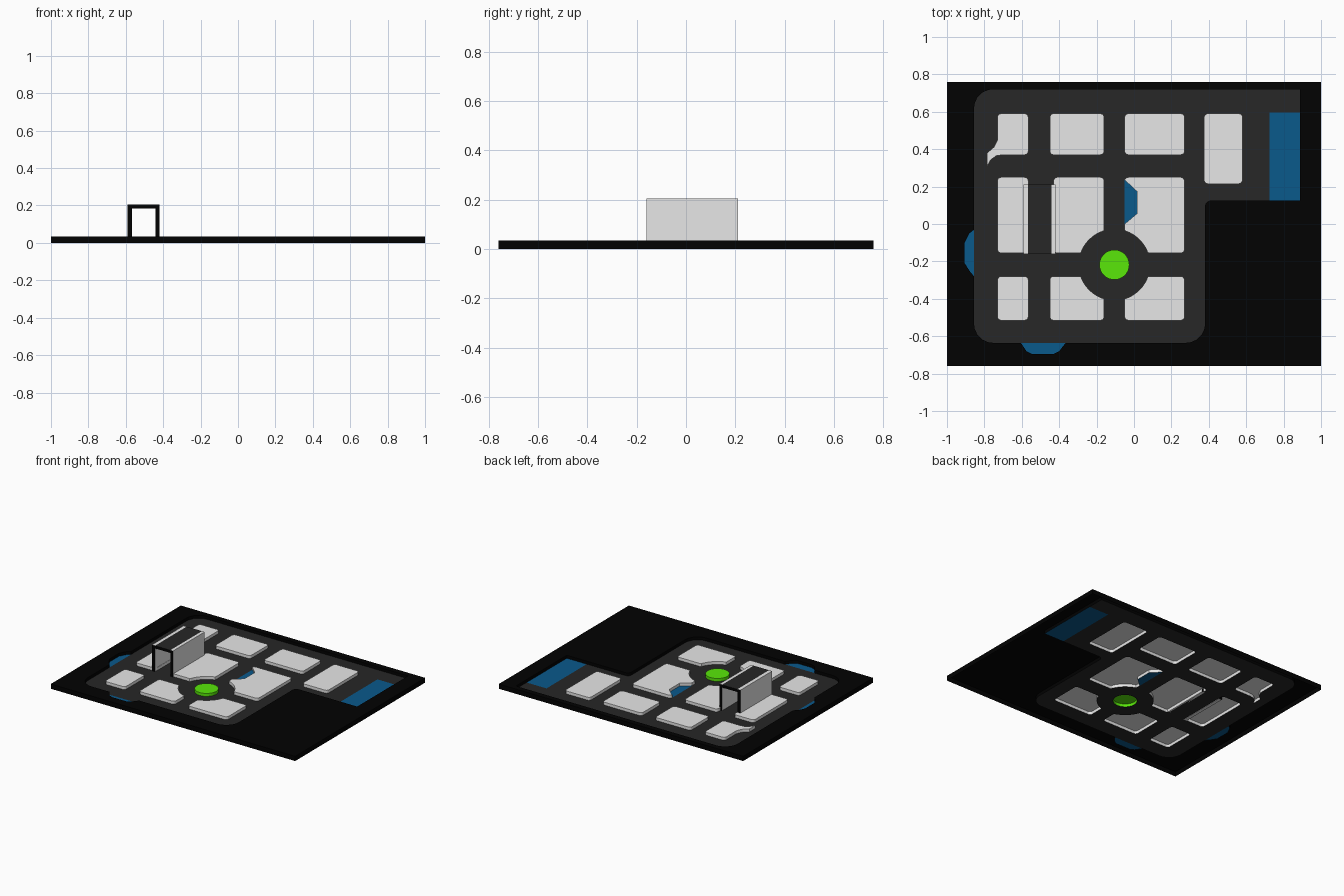
import bpy, bmesh, math
from mathutils import Vector

if "Cube" in bpy.data.objects:
    bpy.data.objects.remove(bpy.data.objects["Cube"])


def mat(name, rgb):
    m = bpy.data.materials.new(name)
    m.diffuse_color = (*rgb, 1)
    m.use_nodes = True
    m.node_tree.nodes["Principled BSDF"].inputs["Base Color"].default_value = m.diffuse_color
    return m


BLACK = mat("black ground", (0.0005, 0.0005, 0.0005))
ROAD = mat("asphalt grey", (0.02, 0.02, 0.02))
LIGHT = mat("light grey", (0.8, 0.8, 0.8))
BLUE = mat("water blue", (0.003, 0.1, 0.26))
GREEN = mat("lawn green", (0.1, 0.8, 0.003))
TOP, LOW = 0.035, 0.013          # rim / block height and road height
HUB, HUB_R = Vector((-0.105, -0.218)), 0.19


def rounded(pts, n=5):
    """Outline from (x, y, corner radius) points."""
    out = []
    for i, (x, y, r) in enumerate(pts):
        p = Vector((x, y))
        if r == 0:
            out.append(p)
            continue
        a = (Vector(pts[i - 1][:2]) - p).normalized()
        b = (Vector(pts[(i + 1) % len(pts)][:2]) - p).normalized()
        half = a.angle(b) / 2
        c = p + (a + b).normalized() * r / math.sin(half)
        s, e = p + a * r / math.tan(half) - c, p + b * r / math.tan(half) - c
        for k in range(n + 1):
            out.append(c + s.lerp(e, k / n).normalized() * r)
    return out


def rect(x0, x1, y0, y1, r=0.02):
    return [(x0, y0, r), (x1, y0, r), (x1, y1, r), (x0, y1, r)]


def hub_cut(loop):
    """Resample the outline and push points out of the roundabout circle."""
    out = []
    for i, p in enumerate(loop):
        q = loop[(i + 1) % len(loop)]
        steps = max(1, int((q - p).length / 0.015))
        near = min((p.lerp(q, k / steps) - HUB).length for k in range(steps + 1)) < HUB_R
        for k in range(steps if near else 1):
            v = p.lerp(q, k / steps) if near else p
            d = v - HUB
            out.append(HUB + d.normalized() * HUB_R if d.length < HUB_R else v)
    return out


def circle(r, n=32):
    return [HUB + Vector((math.cos(t), math.sin(t))) * r
            for t in (2 * math.pi * k / n for k in range(n))]


def sheet(name, loops, z, material, skirts=()):
    """Flat sheet with holes (loops[1:]); skirts = (loop index, bottom z)."""
    bm = bmesh.new()
    rings, edges = [], []
    for loop in loops:
        vs = [bm.verts.new((p.x, p.y, z)) for p in loop]
        rings.append(vs)
        edges += [bm.edges.new((vs[i - 1], vs[i])) for i in range(len(vs))]
    bmesh.ops.triangle_fill(bm, use_beauty=True, use_dissolve=False, edges=edges,
                            normal=(0, 0, 1))
    for f in bm.faces:
        f.normal_update()
        if f.normal.z < 0:
            f.normal_flip()
    for idx, zb in skirts:
        vs = rings[idx]
        low = [bm.verts.new((v.co.x, v.co.y, zb)) for v in vs]
        # all outlines run counter-clockwise, except that holes face inwards
        area = sum(vs[i - 1].co.x * vs[i].co.y - vs[i].co.x * vs[i - 1].co.y
                   for i in range(len(vs)))
        for i in range(len(vs)):
            quad = (vs[i], vs[i - 1], low[i - 1], low[i])
            bm.faces.new(quad if (idx == 0) == (area > 0) else quad[::-1])
    return finish(bm, name, [material])


def finish(bm, name, mats):
    me = bpy.data.meshes.new(name)
    bm.to_mesh(me)
    bm.free()
    for m in mats:
        me.materials.append(m)
    ob = bpy.data.objects.new(name, me)
    bpy.context.collection.objects.link(ob)
    return ob


def box(name, x0, x1, y0, y1, z0, z1, mats, rule):
    bm = bmesh.new()
    bmesh.ops.create_cube(bm, size=1)
    for v in bm.verts:
        v.co = ((x0 + x1) / 2 + v.co.x * (x1 - x0), (y0 + y1) / 2 + v.co.y * (y1 - y0),
                (z0 + z1) / 2 + v.co.z * (z1 - z0))
    bm.normal_update()
    for f in bm.faces:
        f.material_index = rule(f.normal)
    return finish(bm, name, mats)


# Outlines of water and roads (counter-clockwise)
pond_left = [(-0.855, -0.03, 0), (-0.88, -0.05, 0), (-0.905, -0.1, 0),
             (-0.905, -0.21, 0), (-0.88, -0.25, 0), (-0.855, -0.28, 0)]
pond_front = [(-0.605, -0.635, 0), (-0.575, -0.68, 0), (-0.545, -0.695, 0),
              (-0.43, -0.695, 0), (-0.4, -0.68, 0), (-0.365, -0.635, 0)]
pond_inner = [(-0.05, 0, 0), (0.015, 0.055, 0), (0.015, 0.175, 0), (-0.05, 0.24, 0)]
basin = [(0.725, 0.125, 0), (0.888, 0.125, 0), (0.888, 0.595, 0), (0.725, 0.595, 0)]
corner_sw, corner_se = (-0.855, -0.635, 0.1), (0.38, -0.635, 0.1)
upper = [(0.38, 0.125, 0.03)]
ne, nw = [(0.888, 0.72, 0)], [(-0.855, 0.72, 0.1)]
road = [corner_sw, corner_se] + upper + [basin[0], basin[3], basin[2]] + ne + nw
pit = ([corner_sw] + pond_front + [corner_se] + upper + [basin[1]] + ne + nw + pond_left)

# City blocks
plain = {"back_left": (-0.45, -0.16, 0.37, 0.59), "back_middle": (-0.05, 0.27, 0.37, 0.59),
         "back_right": (0.375, 0.58, 0.215, 0.59), "middle_left": (-0.73, -0.565, -0.155, 0.25),
         "middle": (-0.43, -0.16, -0.155, 0.25), "middle_right": (-0.05, 0.27, -0.155, 0.25),
         "front_left": (-0.73, -0.565, -0.515, -0.28), "front_middle": (-0.45, -0.16, -0.515, -0.28),
         "front_right": (-0.05, 0.27, -0.515, -0.28)}
holes = {k: hub_cut(rounded(rect(*v))) for k, v in plain.items()}
holes["tail"] = rounded([(-0.7, 0.37, 0), (-0.565, 0.37, 0.02), (-0.565, 0.59, 0.02),
                         (-0.73, 0.59, 0.02), (-0.73, 0.45, 0), (-0.75, 0.41, 0),
                         (-0.785, 0.38, 0), (-0.785, 0.31, 0), (-0.765, 0.345, 0),
                         (-0.735, 0.365, 0)])
tops = dict(holes)
notched = rect(*plain["middle_right"])
tops["middle_right"] = hub_cut(rounded(notched + pond_inner[::-1]))
for name, loop in tops.items():
    sheet("block_" + name, [loop], TOP, LIGHT, [(0, LOW)])

# Ground slab, open underneath, with a sunken road bed
slab = [Vector(p) for p in ((-1, -0.76), (1, -0.76), (1, 0.76), (-1, 0.76))]
sheet("ground_slab", [slab, rounded(pit)], TOP, BLACK, [(0, 0.0), (1, LOW)])
sheet("road", [rounded(road)] + list(holes.values()) + [circle(0.08)], LOW, ROAD)

# Water
for name, pts in (("pond_left", pond_left), ("pond_front", pond_front),
                  ("pond_inner", pond_inner), ("basin", basin)):
    sheet(name, [rounded(pts)], LOW, BLUE)

# Roundabout lawn
sheet("roundabout_lawn", [circle(0.08)], TOP, GREEN, [(0, LOW)])

# Tunnel over the left street: light walls with black ends, dark roof
y0, y1 = -0.16, 0.21
ends = lambda n: 1 if abs(n.y) > 0.5 else 0
for name, x0, x1 in (("tunnel_wall_left", -0.592, -0.567), ("tunnel_wall_right", -0.442, -0.42)):
    box(name, x0, x1, y0, y1, LOW, 0.205, [LIGHT, BLACK], ends)
box("tunnel_roof", -0.567, -0.442, y0, y1, 0.185, 0.205, [ROAD, BLACK], ends)
